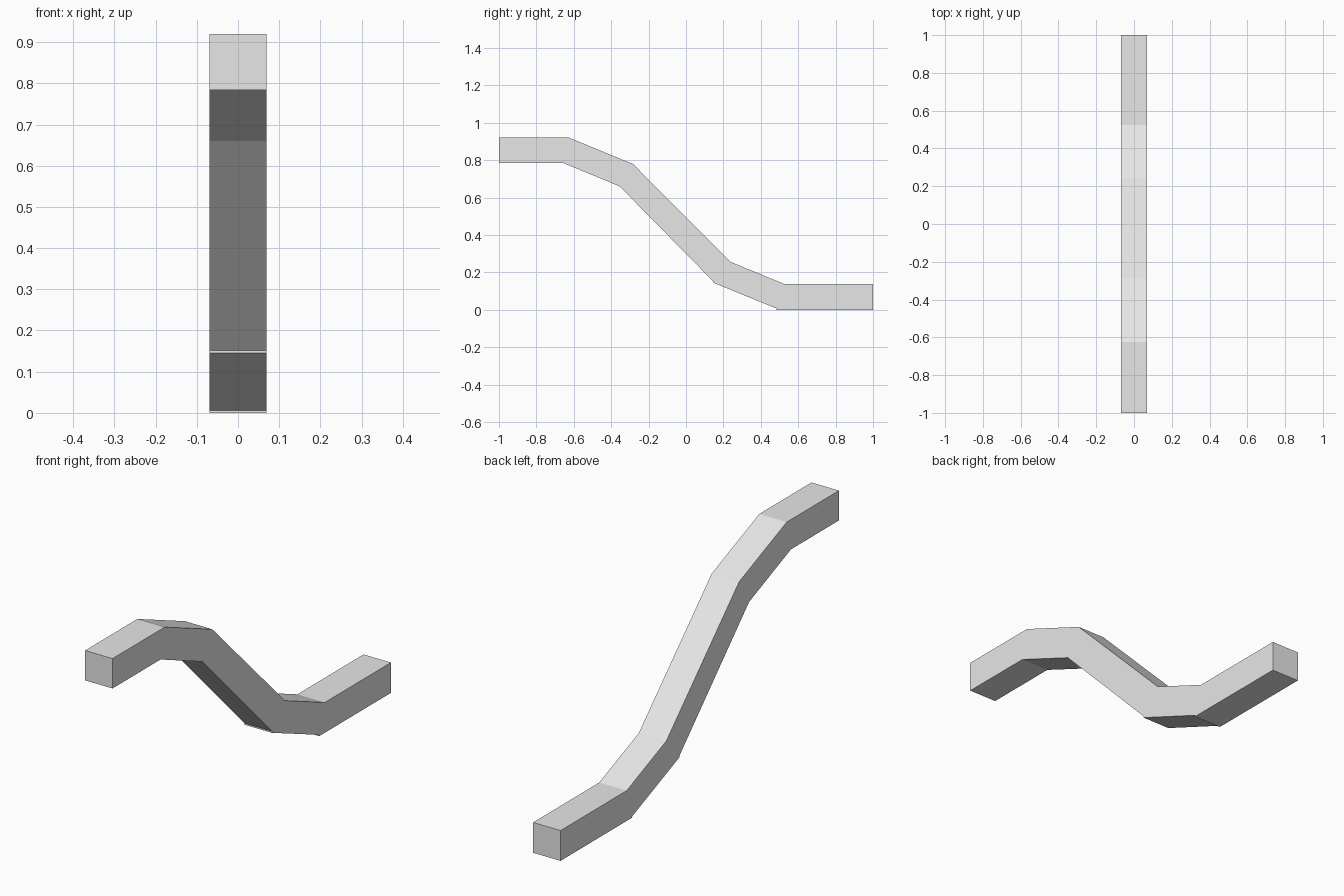
import bpy
import bmesh

if "Cube" in bpy.data.objects:
    bpy.data.objects.remove(bpy.data.objects["Cube"])

HALF_WIDTH = 0.069

# Side outline (y, z): upper edge front to back, then lower edge back to front
upper = [(-1, 0.92), (-0.625, 0.92), (-0.292, 0.783), (-0.284, 0.78),
         (0.24, 0.255), (0.525, 0.138), (1, 0.138)]
lower = [(1, 0), (0.485, 0), (0.485, 0.006), (0.145, 0.145), (0.145, 0.152),
         (-0.355, 0.66), (-0.655, 0.784), (-1, 0.784)]

grey = bpy.data.materials.new("light grey")
grey.diffuse_color = (0.8, 0.8, 0.8, 1)
grey.use_nodes = True
grey.node_tree.nodes["Principled BSDF"].inputs["Base Color"].default_value = grey.diffuse_color

# Bent square duct: extrude the outline across x
bm = bmesh.new()
side = bm.faces.new([bm.verts.new((-HALF_WIDTH, y, z)) for y, z in upper + lower])
ext = bmesh.ops.extrude_face_region(bm, geom=[side], use_keep_orig=True)
moved = [e for e in ext["geom"] if isinstance(e, bmesh.types.BMVert)]
bmesh.ops.translate(bm, verts=moved, vec=(2 * HALF_WIDTH, 0, 0))
bmesh.ops.recalc_face_normals(bm, faces=bm.faces)

mesh = bpy.data.meshes.new("offset_duct")
bm.to_mesh(mesh)
bm.free()
mesh.materials.append(grey)
duct = bpy.data.objects.new("offset_duct", mesh)
bpy.context.collection.objects.link(duct)
